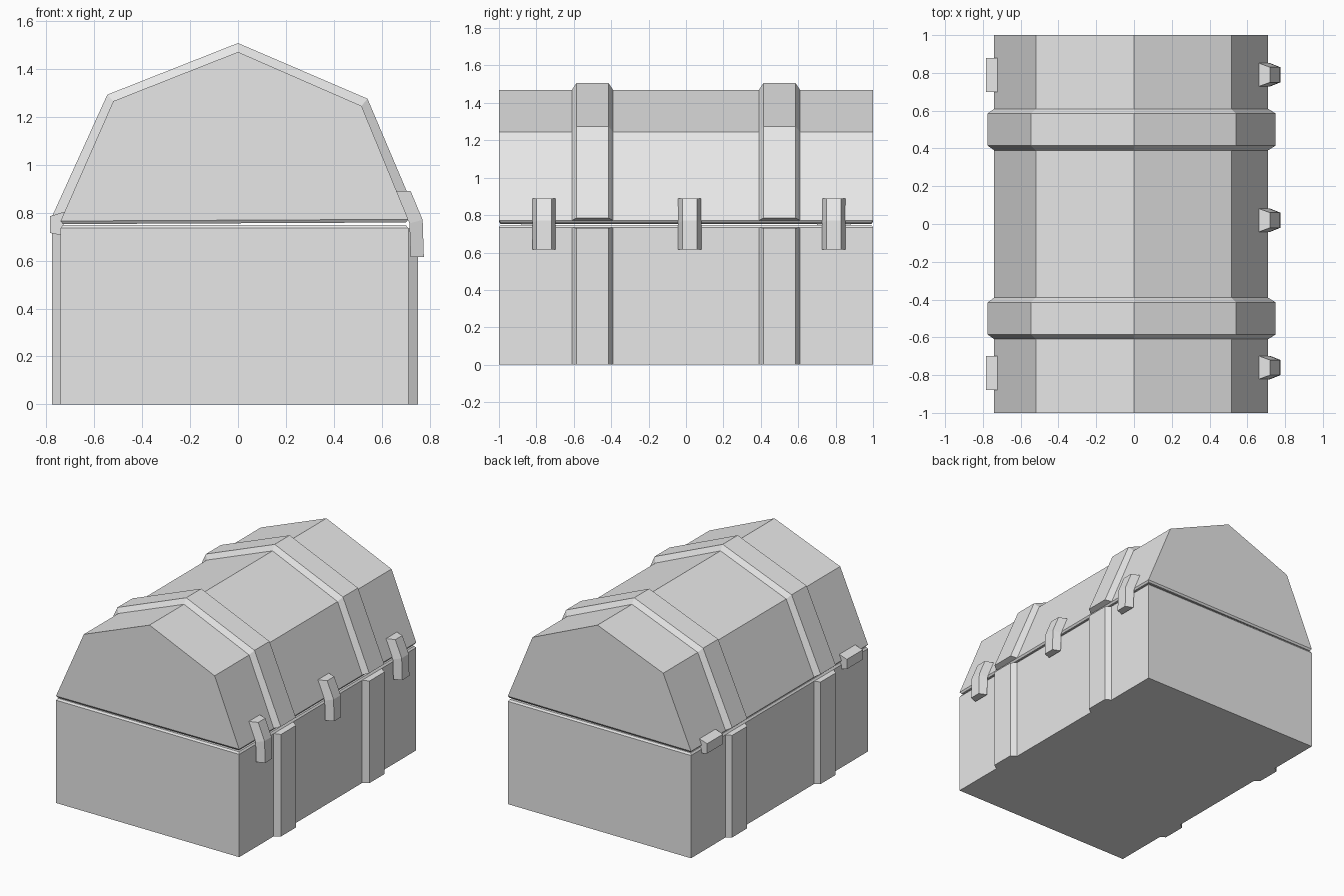
import bpy, bmesh

cube = bpy.data.objects.get("Cube")
if cube:
    bpy.data.objects.remove(cube, do_unlink=True)

grey = bpy.data.materials.new("plain_grey")
grey.use_nodes = True
grey.diffuse_color = (0.8, 0.8, 0.8, 1)
grey.node_tree.nodes["Principled BSDF"].inputs["Base Color"].default_value = (0.8, 0.8, 0.8, 1)


def finish(name, bm):
    bmesh.ops.recalc_face_normals(bm, faces=bm.faces[:])
    mesh = bpy.data.meshes.new(name)
    bm.to_mesh(mesh)
    bm.free()
    mesh.materials.append(grey)
    obj = bpy.data.objects.new(name, mesh)
    bpy.context.collection.objects.link(obj)
    return obj


def prism(name, profile, rim_side):
    """Extrude an x-z profile along y and bevel the rim on its top (1) or bottom (-1)."""
    bm = bmesh.new()
    face = bm.faces.new([bm.verts.new((x, -1, z)) for x, z in profile])
    new = bmesh.ops.extrude_face_region(bm, geom=[face])["geom"]
    for v in new:
        if isinstance(v, bmesh.types.BMVert):
            v.co.y = 1
    bmesh.ops.recalc_face_normals(bm, faces=bm.faces[:])
    rim = [f for f in bm.faces if f.normal.z * rim_side > 0.95]
    bmesh.ops.inset_individual(bm, faces=rim, thickness=0.013, depth=0.013)
    return finish(name, bm)


def band(name, inner, outer, y, inner_half, outer_half):
    """Sweep a tapered strip between an inner and an outer x-z path."""
    bm = bmesh.new()
    rings = []
    for (xi, zi), (xo, zo) in zip(inner, outer):
        rings.append([bm.verts.new(p) for p in (
            (xi, y - inner_half, zi), (xo, y - outer_half, zo),
            (xo, y + outer_half, zo), (xi, y + inner_half, zi))])
    for a, b in zip(rings, rings[1:]):
        for i in range(4):
            j = (i + 1) % 4
            bm.faces.new((a[i], a[j], b[j], b[i]))
    bm.faces.new(rings[0])
    bm.faces.new(rings[-1])
    return finish(name, bm)


# Chest body and peaked lid, with a narrow bevelled seam between them
prism("chest_body", [(-0.74, 0), (0.71, 0), (0.71, 0.735), (-0.74, 0.735)], 1)
lid = [(-0.74, 0.765), (-0.52, 1.265), (0, 1.47), (0.515, 1.245), (0.71, 0.772)]
prism("chest_lid", lid, -1)

# Straps over the lid and down both sides of the body
lid_outer = [(-0.775, 0.785), (-0.545, 1.292), (0, 1.507), (0.54, 1.275), (0.748, 0.785)]
for place, y in (("front", -0.5), ("rear", 0.5)):
    band(place + "_lid_strap", lid, lid_outer, y, 0.11, 0.085)
    for side, xi, xo in (("left", 0.71, 0.75), ("right", -0.74, -0.775)):
        band(f"{place}_{side}_body_strap", [(xi, 0), (xi, 0.735)],
             [(xo, 0), (xo, 0.73)], y, 0.11, 0.085)

# Bent latches on the left side
for place, y in (("front", -0.76), ("middle", 0.02), ("rear", 0.79)):
    band(place + "_latch", [(0.66, 0.89), (0.715, 0.755), (0.72, 0.615)],
         [(0.72, 0.89), (0.77, 0.77), (0.775, 0.615)], y, 0.062, 0.04)

# Hinges on the right side
for place, y in (("front", -0.79), ("rear", 0.79)):
    band(place + "_hinge", [(-0.72, 0.805), (-0.735, 0.705)],
         [(-0.783, 0.785), (-0.783, 0.715)], y, 0.09, 0.09)
